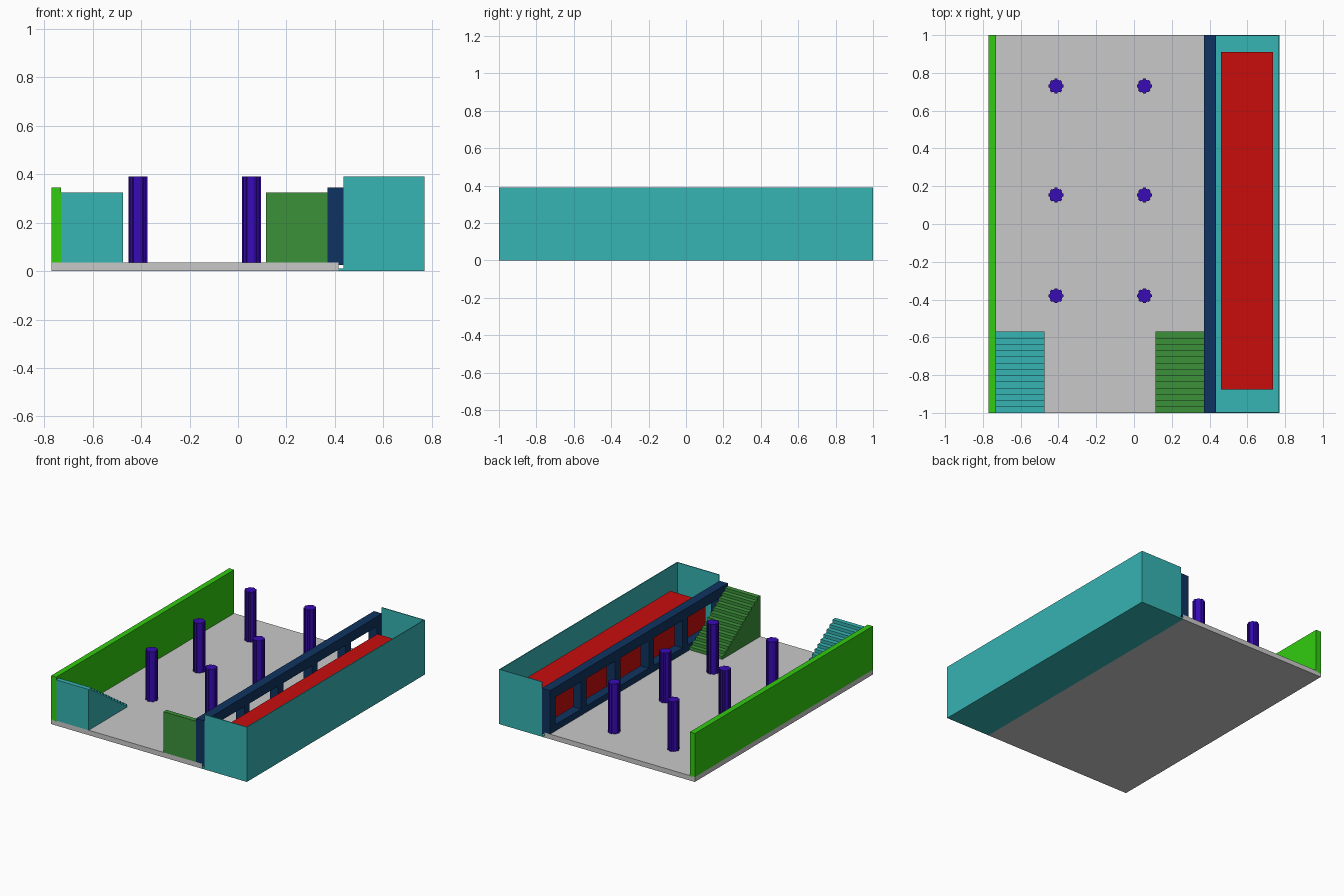
import bpy, bmesh, math

if "Cube" in bpy.data.objects:
    bpy.data.objects.remove(bpy.data.objects["Cube"])


def material(name, r, g, b):
    def lin(c):
        c /= 255
        return c / 12.92 if c <= 0.04045 else ((c + 0.055) / 1.055) ** 2.4
    m = bpy.data.materials.new(name)
    m.diffuse_color = (lin(r), lin(g), lin(b), 1)
    m.use_nodes = True
    m.node_tree.nodes["Principled BSDF"].inputs["Base Color"].default_value = m.diffuse_color
    return m


grey = material("grey", 201, 201, 201)
teal = material("teal", 54, 179, 179)
red = material("red", 201, 13, 13)
lime = material("lime", 50, 203, 16)
navy = material("navy", 15, 52, 97)
purple = material("purple", 56, 11, 182)
green = material("green", 60, 145, 58)


def finish(name, bm, mat):
    bmesh.ops.recalc_face_normals(bm, faces=bm.faces)
    me = bpy.data.meshes.new(name)
    bm.to_mesh(me)
    bm.free()
    me.materials.append(mat)
    ob = bpy.data.objects.new(name, me)
    bpy.context.collection.objects.link(ob)
    return ob


def boxes(name, mat, *bounds):
    """Each bound is (x0, x1, y0, y1, z0, z1)."""
    bm = bmesh.new()
    for b in bounds:
        vs = bmesh.ops.create_cube(bm, size=1)["verts"]
        for v in vs:
            for i in range(3):
                v.co[i] = b[2 * i] if v.co[i] < 0 else b[2 * i + 1]
    return finish(name, bm, mat)


def prism(name, mat, points, shift):
    """Closed outline of 3D points extruded along shift."""
    bm = bmesh.new()
    face = bm.faces.new([bm.verts.new(p) for p in points])
    ext = bmesh.ops.extrude_face_region(bm, geom=[face], use_keep_orig=True)
    moved = [g for g in ext["geom"] if isinstance(g, bmesh.types.BMVert)]
    bmesh.ops.translate(bm, verts=moved, vec=shift)
    return finish(name, bm, mat)


# Platform slab and left boundary wall
boxes("platform_floor", grey, (-0.77, 0.415, -1, 1, 0, 0.035))
boxes("left_wall", lime, (-0.77, -0.73, -1, 1, 0.025, 0.345))

# Open trough on the right: thin floor, outer wall and end plates
T = 0.006
boxes("track_trough", teal,
      (0.415, 0.77, -1, 1, 0, 0.01),
      (0.77 - T, 0.77, -1, 1, 0.01, 0.39),
      (0.435, 0.77 - T, -1, -1 + T, 0.01, 0.39),
      (0.435, 0.77 - T, 1 - T, 1, 0.01, 0.39))

# Long block lying in the trough
boxes("long_carriage", red, (0.46, 0.735, -0.875, 0.91, 0.01, 0.24))

# Screen wall with a row of openings: sill, beam and posts
X0, X1 = 0.37, 0.435
posts = [(-1, -0.9), (0.94, 1)] + [(c - 0.03, c + 0.03) for c in (-0.52, -0.14, 0.24, 0.62)]
boxes("screen_wall", navy,
      (X0, X1, -1, 1, 0.025, 0.08),
      (X0, X1, -1, 1, 0.275, 0.345),
      *[(X0, X1, a, b, 0.08, 0.275) for a, b in posts])


# Staircases rising towards the front
def stairs(name, mat, x0, x1, n=13):
    run, rise = 0.43 / n, 0.29 / n
    pts = [(x0, -1, 0.035), (x0, -0.57, 0.035)]
    for i in range(n):
        z = 0.035 + rise * (i + 1)
        pts += [(x0, -0.57 - run * i, z), (x0, -0.57 - run * (i + 1), z)]
    prism(name, mat, pts, (x1 - x0, 0, 0))


stairs("left_stairs", teal, -0.73, -0.475)
stairs("right_stairs", green, 0.115, 0.37)

# Fluted columns with eight ribs
for i, x in enumerate((-0.413, 0.055)):
    for j, y in enumerate((0.73, 0.153, -0.38)):
        outline = []
        for k in range(8):
            for da, r in ((-13, 0.035), (-11, 0.04), (11, 0.04), (13, 0.035)):
                a = math.radians(45 * k + da)
                outline.append((x + r * math.cos(a), y + r * math.sin(a), 0.035))
        prism(f"column_{i * 3 + j + 1}", purple, outline, (0, 0, 0.355))
